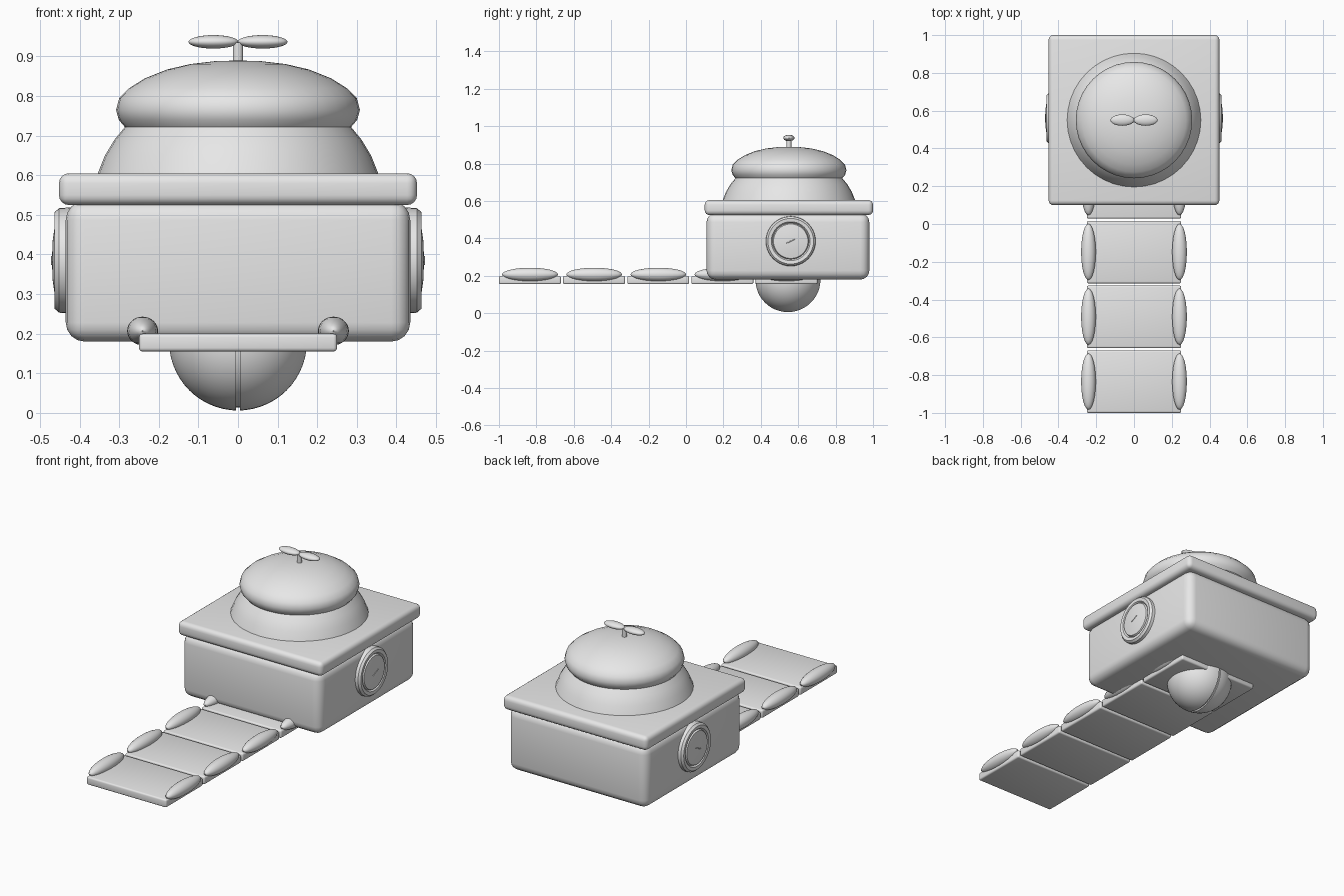
import bpy
import bmesh
import math
from mathutils import Matrix, Vector

if "Cube" in bpy.data.objects:
    bpy.data.objects.remove(bpy.data.objects["Cube"], do_unlink=True)

grey = bpy.data.materials.new("plain_grey")
grey.use_nodes = True
grey.diffuse_color = (0.8, 0.8, 0.8, 1)
grey.node_tree.nodes["Principled BSDF"].inputs["Base Color"].default_value = (0.8, 0.8, 0.8, 1)

CENTRE_Y = 0.55


def finish(bm, name, angle=35):
    bmesh.ops.recalc_face_normals(bm, faces=bm.faces)
    mesh = bpy.data.meshes.new(name)
    bm.to_mesh(mesh)
    bm.free()
    mesh.materials.append(grey)
    obj = bpy.data.objects.new(name, mesh)
    bpy.context.collection.objects.link(obj)
    bpy.ops.object.select_all(action="DESELECT")
    obj.select_set(True)
    bpy.context.view_layer.objects.active = obj
    bpy.ops.object.shade_smooth_by_angle(angle=math.radians(angle))
    return obj


def rounded_box(name, low, high, radius, segments=4):
    low, high = Vector(low), Vector(high)
    bm = bmesh.new()
    bmesh.ops.create_cube(bm, size=1)
    bmesh.ops.scale(bm, vec=high - low, verts=bm.verts)
    bmesh.ops.translate(bm, vec=(low + high) / 2, verts=bm.verts)
    bmesh.ops.bevel(bm, geom=bm.edges[:], offset=radius, segments=segments,
                    profile=0.5, affect="EDGES")
    return finish(bm, name)


def ellipsoid(name, centre, radii):
    bm = bmesh.new()
    bmesh.ops.create_uvsphere(bm, u_segments=24, v_segments=16, radius=1)
    bmesh.ops.scale(bm, vec=radii, verts=bm.verts)
    bmesh.ops.translate(bm, vec=centre, verts=bm.verts)
    return finish(bm, name)


def lathe(name, profile, matrix, steps=40, angle=35):
    """Turn (radius, height) points about the local z axis."""
    bm = bmesh.new()
    verts = [bm.verts.new((r, 0, h)) for r, h in profile]
    edges = [bm.edges.new(pair) for pair in zip(verts, verts[1:])]
    bmesh.ops.spin(bm, geom=verts + edges, cent=(0, 0, 0), axis=(0, 0, 1),
                   angle=math.tau, steps=steps, use_duplicate=False)
    bmesh.ops.remove_doubles(bm, verts=bm.verts, dist=0.0002)
    bmesh.ops.transform(bm, matrix=matrix, verts=bm.verts)
    return finish(bm, name, angle)


upright = Matrix.Translation((0, CENTRE_Y, 0))

# Housing and its overhanging lid
rounded_box("body", (-0.435, 0.11, 0.18), (0.435, 0.98, 0.535), 0.048)
rounded_box("lid", (-0.452, 0.1, 0.525), (0.452, 1.0, 0.605), 0.025)

# Flared collar and cushion-shaped cap
lathe("collar", [(0, 0.6), (0.356, 0.6), (0.336, 0.65), (0.312, 0.69),
                 (0.283, 0.725), (0, 0.725)], upright)
lathe("cap", [(0, 0.89), (0.06, 0.888), (0.12, 0.881), (0.18, 0.867),
              (0.235, 0.845), (0.275, 0.82), (0.3, 0.795), (0.308, 0.765),
              (0.301, 0.74), (0.285, 0.721), (0, 0.721)], upright, angle=45)

# Propeller
lathe("propeller_stem", [(0, 0.87), (0.013, 0.87), (0.013, 0.935), (0, 0.935)],
      upright, steps=16)
for side, label in ((1, "left"), (-1, "right")):
    ellipsoid(label + "_propeller_blade", (side * 0.062, CENTRE_Y, 0.937),
              (0.063, 0.03, 0.017))

# Round dial on each side of the housing
dial = [(0, 0.47), (0.05, 0.468), (0.092, 0.462), (0.097, 0.452),
        (0.104, 0.461), (0.122, 0.463), (0.132, 0.452), (0.134, 0.42), (0, 0.42)]
for side, label in ((1, "left"), (-1, "right")):
    turn = Matrix.Rotation(side * math.pi / 2, 4, "Y")
    lathe(label + "_dial", dial, Matrix.Translation((0, 0.56, 0.385)) @ turn)
    for offset in (-0.008, 0.008):
        hand = rounded_box(label + "_dial_hand", (-0.003, -0.016, -0.002),
                           (0.003, 0.016, 0.002), 0.001, 1)
        hand.location = (side * 0.469, 0.56 + offset, 0.385 + offset / 2)
        hand.rotation_euler.x = 0.4

# Ball underneath, turned about x with a narrow seam around the middle
R = 0.174
gap = 0.005
half = [(R * math.cos(a), R * math.sin(a))
        for a in (math.pi / 2 * i / 14 for i in range(1, 15))]
edge = [(R - 0.008, 0), (R - 0.008, gap), (R, gap)]
right_half = edge + half
ball = [(r, -h) for r, h in reversed(right_half)] + right_half[1:]
lathe("ball", ball, Matrix.Translation((0, CENTRE_Y - 0.005, 0.18))
      @ Matrix.Rotation(math.pi / 2, 4, "Y"), steps=48)

# Track of plates, each with a pair of side pads
PITCH = 0.343
for i in range(5):
    start = -1 + i * PITCH
    rounded_box(f"track_plate_{i + 1}", (-0.25, start, 0.155),
                (0.25, start + 0.331, 0.2), 0.009, 3)
    for side, label in ((1, "left"), (-1, "right")):
        ellipsoid(f"{label}_track_pad_{i + 1}", (side * 0.241, start + 0.166, 0.207),
                  (0.039, 0.149, 0.036))
